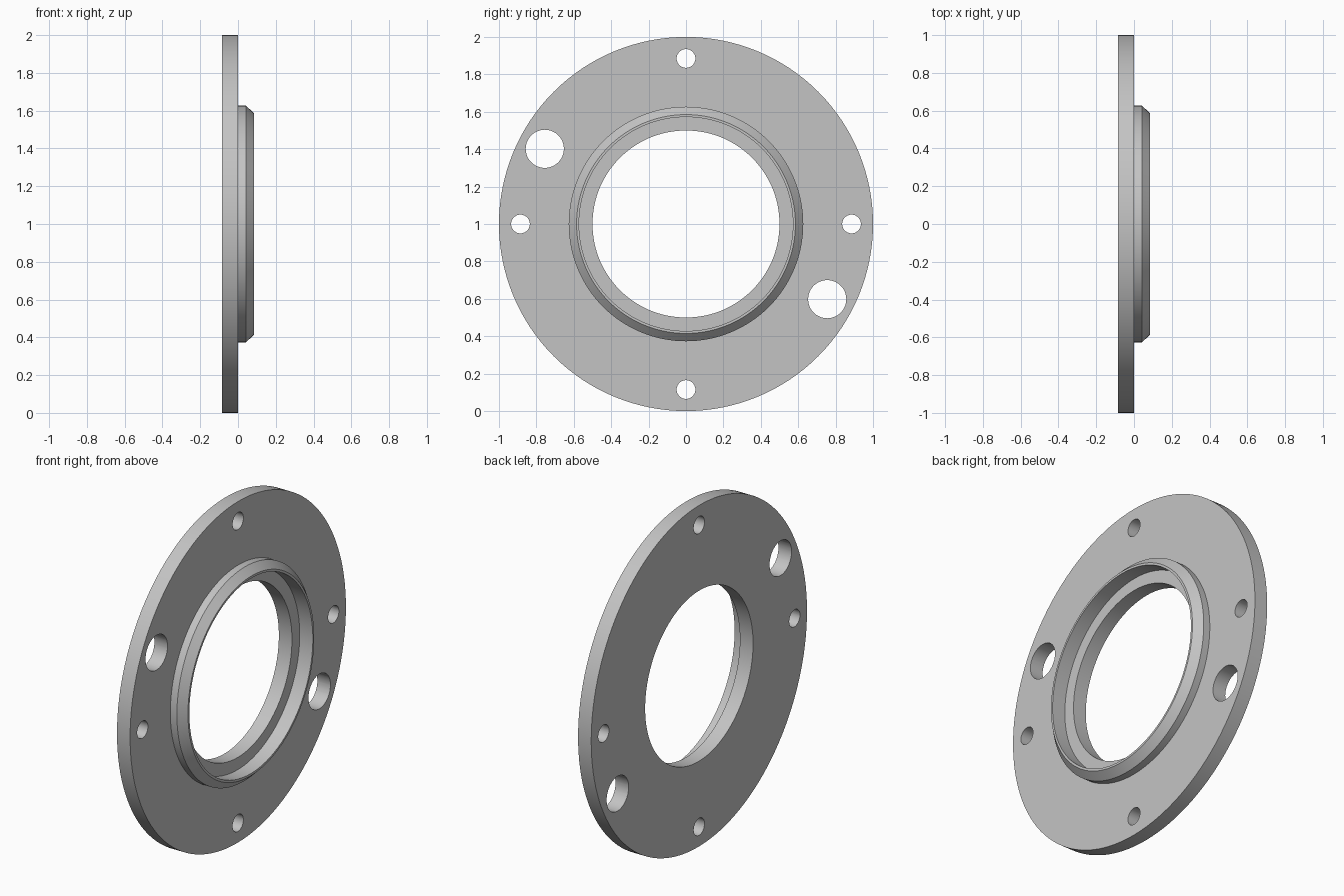
import bpy, bmesh, math
from mathutils import Matrix, Vector

cube = bpy.data.objects.get("Cube")
if cube:
    bpy.data.objects.remove(cube, do_unlink=True)

T = 0.085          # flange thickness and collar height
SEGMENTS = 128

# Plain grey metal
metal = bpy.data.materials.new("grey metal")
metal.use_nodes = True
colour = (0.55, 0.55, 0.55, 1)
metal.diffuse_color = colour
metal.node_tree.nodes["Principled BSDF"].inputs["Base Color"].default_value = colour


def make_object(name, bm):
    mesh = bpy.data.meshes.new(name)
    bmesh.ops.recalc_face_normals(bm, faces=bm.faces)
    bm.to_mesh(mesh)
    bm.free()
    mesh.materials.append(metal)
    obj = bpy.data.objects.new(name, mesh)
    bpy.context.collection.objects.link(obj)
    return obj


# Flange with chamfered collar and stepped bore: (x, radius) turned about x
profile = [(-T, 0.5), (-T, 1), (0, 1), (0, 0.627), (T / 2, 0.627),
           (T, 0.585), (T, 0.572), (0, 0.572), (0, 0.5)]
bm = bmesh.new()
verts = [bm.verts.new((x, 0, r + 1)) for x, r in profile]
edges = [bm.edges.new((v, verts[(i + 1) % len(verts)])) for i, v in enumerate(verts)]
bmesh.ops.spin(bm, geom=verts + edges, cent=(0, 0, 1), axis=(1, 0, 0),
               angle=math.tau, steps=SEGMENTS, use_merge=True)
bmesh.ops.remove_doubles(bm, verts=bm.verts, dist=1e-5)
flange = make_object("flange_ring", bm)

# Drills for four bolt holes and two larger diagonal holes: (y, z, radius)
holes = [(0.885, 0, 0.05), (-0.885, 0, 0.05), (0, 0.885, 0.05), (0, -0.885, 0.05),
         (-0.755, 0.402, 0.102), (0.755, -0.402, 0.102)]
bm = bmesh.new()
for y, z, r in holes:
    place = Matrix.Translation(Vector((-T / 2, y, z + 1))) @ Matrix.Rotation(math.pi / 2, 4, 'Y')
    bmesh.ops.create_cone(bm, cap_ends=True, segments=48, radius1=r, radius2=r,
                          depth=T * 2, matrix=place)
drills = make_object("hole_drills", bm)
drills.hide_render = True

# Cut the holes, then discard the drills
cut = flange.modifiers.new("holes", 'BOOLEAN')
cut.operation = 'DIFFERENCE'
cut.solver = 'EXACT'
cut.object = drills
bpy.ops.object.select_all(action='DESELECT')
bpy.context.view_layer.objects.active = flange
flange.select_set(True)
bpy.ops.object.modifier_apply(modifier=cut.name)
bpy.data.objects.remove(drills, do_unlink=True)

bpy.ops.object.shade_smooth_by_angle(angle=math.radians(30))
